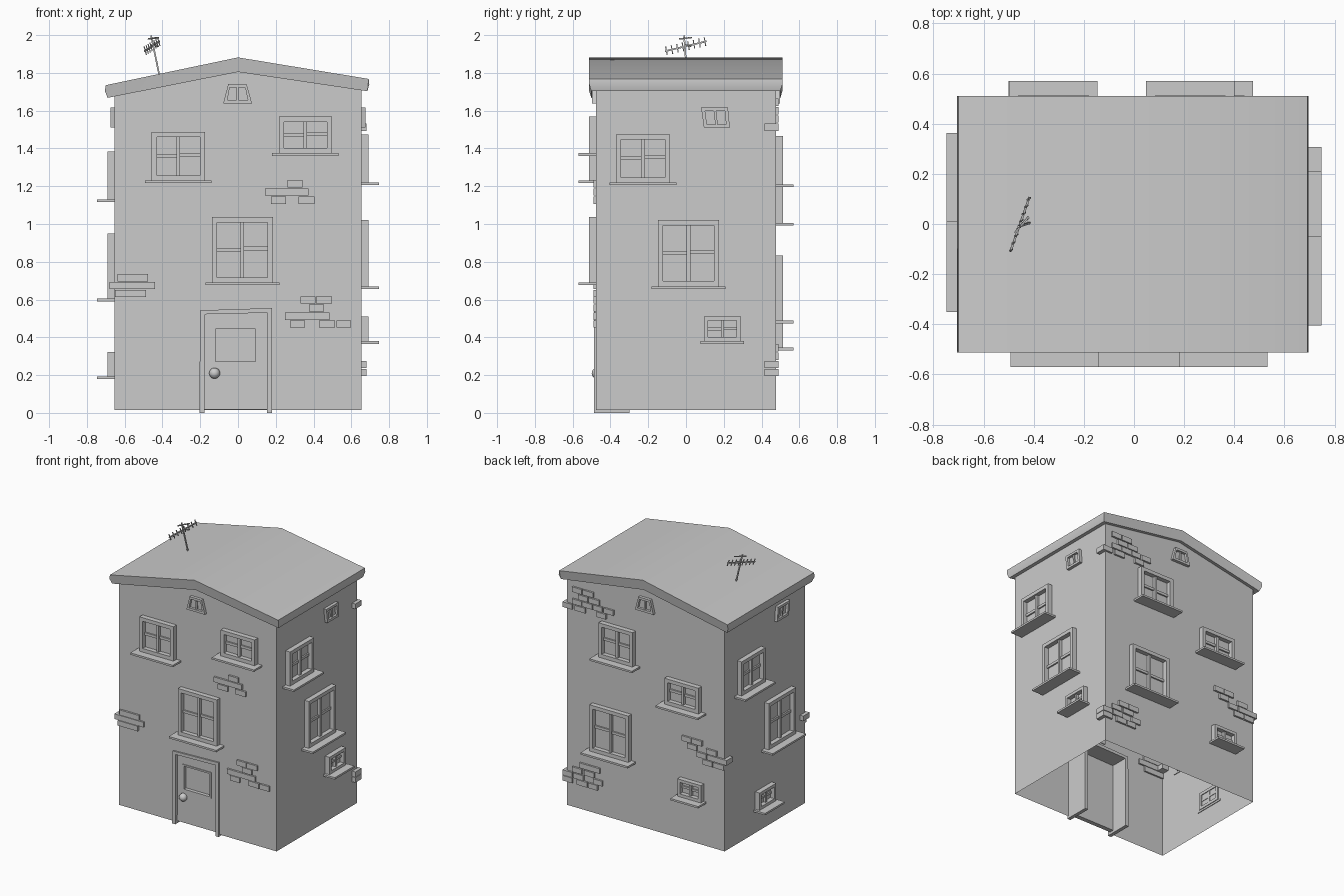
import bpy, bmesh
from mathutils import Vector

if "Cube" in bpy.data.objects:
    bpy.data.objects.remove(bpy.data.objects["Cube"])

WX, WY = 0.653, 0.476          # half width and half depth of the walls

# wall name -> function turning (along, up, outward) into a world point
PLACE = {
    "front": lambda u, v, d: Vector((u, -WY - d, v)),
    "back":  lambda u, v, d: Vector((u, WY + d, v)),
    "right": lambda u, v, d: Vector((WX + d, u, v)),
    "left":  lambda u, v, d: Vector((-WX - d, u, v)),
}


def finish(name, bm, smooth=False):
    bmesh.ops.recalc_face_normals(bm, faces=bm.faces)
    me = bpy.data.meshes.new(name)
    bm.to_mesh(me)
    bm.free()
    ob = bpy.data.objects.new(name, me)
    bpy.context.collection.objects.link(ob)
    if smooth:
        bpy.ops.object.select_all(action='DESELECT')
        ob.select_set(True)
        bpy.context.view_layer.objects.active = ob
        bpy.ops.object.shade_smooth_by_angle(angle=0.6)
    return ob


def loft(bm, a, b):
    """Closed solid between two matching outlines."""
    va, vb = [bm.verts.new(p) for p in a], [bm.verts.new(p) for p in b]
    n = len(va)
    bm.faces.new(va)
    bm.faces.new(vb[::-1])
    for i in range(n):
        bm.faces.new((va[i], vb[i], vb[(i + 1) % n], va[(i + 1) % n]))


def slab(bm, wall, outline, d0, d1):
    P = PLACE[wall]
    loft(bm, [P(u, v, d0) for u, v in outline], [P(u, v, d1) for u, v in outline])


def rect(u0, u1, v0, v1):
    return [(u0, v0), (u1, v0), (u1, v1), (u0, v1)]


def rod(bm, a, b, r):
    """Thin four-sided rod from a to b."""
    a, b = Vector(a), Vector(b)
    w = (b - a).normalized()
    s = w.orthogonal().normalized() * r
    t = w.cross(s)
    ring = (s, t, -s, -t)
    loft(bm, [a + k for k in ring], [b + k for k in ring])


def window(name, wall, quad, border=0.027, depth=0.037, bars=True, sill=0.035):
    """Two-pane window filling a quad (bottom left, bottom right, top right, top left)."""
    bm = bmesh.new()
    q = [Vector(p) for p in quad]
    w, h = (q[1] - q[0]).length, (q[3] - q[0]).length

    def part(s0, s1, t0, t1, d0, d1):
        pts = [(q[0].lerp(q[1], s)).lerp(q[3].lerp(q[2], s), t)
               for s, t in rect(s0, s1, t0, t1)]
        slab(bm, wall, [tuple(p) for p in pts], d0, d1)
    bs, bt = border / w, border / h
    part(0, bs, 0, 1, -0.01, depth)
    part(1 - bs, 1, 0, 1, -0.01, depth)
    part(bs, 1 - bs, 0, bt, -0.01, depth)
    part(bs, 1 - bs, 1 - bt, 1, -0.01, depth)
    m = border * 0.36 / w
    part(0.5 - m, 0.5 + m, bt, 1 - bt, -0.008, depth * 0.65)
    part(bs, 1 - bs, bt, 1 - bt, -0.004, 0.004)            # glass
    if bars:
        k = border * 0.36 / h
        part(bs, 0.5 - m, 0.5 - k, 0.5 + k, -0.007, depth * 0.4)
        part(0.5 + m, 1 - bs, 0.52 - k, 0.52 + k, -0.007, depth * 0.4)
    if sill:
        slab(bm, wall, rect(q[0].x - sill, q[1].x + sill, q[0].y - 0.014, q[0].y), -0.005, 0.094)
    finish(name, bm)


def bricks(name, wall, rows, length=0.085, height=0.038, out=0.014):
    """Raised bricks: rows of (centre height, brick centres along the wall)."""
    bm = bmesh.new()
    for z, centres in rows:
        for i, u in enumerate(centres):
            n = length * (0.94, 1.0, 0.9)[i % 3] / 2
            over = abs(u) + n > WX          # corner bricks wrap round the edge
            slab(bm, wall, rect(u - n, u + n, z - height / 2, z + height / 2),
                 -0.06 if over else -0.012, out)
    finish(name, bm)


# walls: open-bottomed shell with a doorway notch in the front
DL, DR, DT = -0.185, 0.165, 0.535
gable = [(WX, 0.015), (WX, 1.725), (0, 1.825), (-WX, 1.695), (-WX, 0.015)]
door_notch = [(DL, 0.015), (DL, DT), (DR, DT), (DR, 0.015)]
bm = bmesh.new()
back = [bm.verts.new((x, WY, z)) for x, z in gable]
front = [bm.verts.new((x, -WY, z)) for x, z in gable]
notch = [bm.verts.new((x, -WY, z)) for x, z in door_notch]
bm.faces.new(back)
bm.faces.new(front + notch)
bm.faces.new((back[0], back[1], front[1], front[0]))
bm.faces.new((back[3], back[4], front[4], front[3]))
finish("walls", bm)

# roof: shallow gable slab, lower edge drawn in a little
roof = [(-0.70, 1.735), (0, 1.882), (0.692, 1.768), (0.695, 1.74), (0.685, 1.703),
        (0, 1.805), (-0.69, 1.668), (-0.705, 1.705)]
bm = bmesh.new()
inset = [0, 0, 0, 0, 0.012, 0.012, 0.012, 0]
loft(bm, [(x, -0.513 + k, z) for (x, z), k in zip(roof, inset)],
     [(x, 0.511 - k, z) for (x, z), k in zip(roof, inset)])
# split the end caps into quads across the ridge
caps = [f for f in bm.faces if len(f.verts) > 4]
bmesh.ops.triangulate(bm, faces=caps)
finish("roof", bm, smooth=True)

# windows with sills: wall, left, right, bottom, top
WINDOWS = [
    ("front", -0.457, -0.175, 1.23, 1.487), ("front", 0.216, 0.497, 1.375, 1.568),
    ("front", -0.138, 0.184, 0.69, 1.036),
    ("right", -0.37, -0.085, 1.22, 1.475), ("right", -0.148, 0.174, 0.67, 1.02),
    ("right", 0.095, 0.29, 0.38, 0.51),
    ("left", 0.045, 0.327, 1.13, 1.385), ("left", -0.315, 0.007, 0.605, 0.95),
    ("left", -0.08, 0.115, 0.193, 0.323),
    ("back", 0.083, 0.365, 1.21, 1.467), ("back", -0.462, -0.18, 1.005, 1.198),
    ("back", 0.118, 0.44, 0.488, 0.834), ("back", -0.482, -0.287, 0.345, 0.475),
]
for i, (wall, u0, u1, v0, v1) in enumerate(WINDOWS):
    small = v1 - v0 < 0.15
    window(f"window_{wall}_{i}", wall, rect(u0, u1, v0, v1),
           border=0.022 if small else 0.027, sill=0.018 if small else 0.035)

# attic windows, tapered, and the small skewed ones high on the sides
for wall in ("front", "back"):
    window(f"attic_window_{wall}", wall, [(-0.078, 1.638), (0.074, 1.638), (0.046, 1.74), (-0.052, 1.74)],
           border=0.018, depth=0.022, bars=False, sill=0)
for wall, c in (("right", 0.157), ("left", -0.19)):
    window(f"attic_window_{wall}", wall,
           [(c - 0.062, 1.51), (c + 0.075, 1.51), (c + 0.065, 1.617), (c - 0.077, 1.617)],
           border=0.018, depth=0.022, bars=False, sill=0)

# brick patches
bricks("bricks_front_centre", "front", [(1.213, [0.302]), (1.17, [0.182, 0.257, 0.335]),
                                        (1.126, [0.215, 0.362])])
bricks("bricks_front_left", "front", [(0.715, [-0.597, -0.52]), (0.674, [-0.64, -0.558, -0.478]),
                                      (0.632, [-0.612, -0.53])])
bricks("bricks_front_right", "front", [(0.598, [0.37, 0.456]), (0.556, [0.415]),
                                       (0.512, [0.29, 0.366, 0.445]), (0.47, [0.315, 0.472, 0.56])])
bricks("bricks_back_top", "back", [(1.645, [0.56, 0.47]), (1.60, [0.51, 0.42]),
                                   (1.556, [0.56, 0.475, 0.39, 0.3]), (1.512, [0.64, 0.535, 0.36])])
bricks("bricks_back_middle", "back", [(0.775, [-0.345, -0.43]), (0.73, [-0.39, -0.55]),
                                      (0.687, [-0.47, -0.56, -0.64]), (0.643, [-0.52, -0.61])])
bricks("bricks_back_low", "back", [(0.345, [0.50, 0.415]), (0.30, [0.56, 0.46]),
                                   (0.256, [0.64, 0.55, 0.39]), (0.214, [0.64, 0.52, 0.43])])

# door frame: two deep posts and a slightly tilted lintel
bm = bmesh.new()
slab(bm, "front", [(-0.205, 0), (-0.178, 0), (-0.175, 0.525), (-0.2, 0.543)], -0.176, 0.011)
slab(bm, "front", [(0.154, 0), (0.18, 0), (0.18, 0.555), (0.155, 0.53)], -0.176, 0.011)
slab(bm, "front", [(-0.175, 0.522), (0.155, 0.53), (0.18, 0.555), (-0.2, 0.543)], -0.176, 0.011)
finish("door_frame", bm)

# door leaf with a sunken panel
bm = bmesh.new()
slab(bm, "front", rect(-0.178, 0.157, 0.018, 0.26), -0.045, -0.012)
slab(bm, "front", rect(-0.178, 0.157, 0.455, 0.528), -0.045, -0.012)
slab(bm, "front", rect(-0.178, -0.13, 0.26, 0.455), -0.045, -0.012)
slab(bm, "front", rect(0.105, 0.157, 0.26, 0.455), -0.045, -0.012)
slab(bm, "front", rect(-0.13, 0.105, 0.26, 0.455), -0.045, -0.032)
for r in (rect(-0.13, -0.118, 0.26, 0.455), rect(0.093, 0.105, 0.26, 0.455),
          rect(-0.118, 0.093, 0.26, 0.272), rect(-0.118, 0.093, 0.443, 0.455)):
    slab(bm, "front", r, -0.034, -0.006)
finish("door", bm)

# door knob
bm = bmesh.new()
bmesh.ops.create_uvsphere(bm, u_segments=16, v_segments=10, radius=0.029)
bmesh.ops.translate(bm, verts=bm.verts, vec=(-0.124, -WY + 0.006, 0.21))
finish("door_knob", bm, smooth=True)

# roof aerial: leaning pole, boom with short rods, cross piece on top
bm = bmesh.new()
rod(bm, (-0.415, 0.005, 1.78), (-0.46, -0.01, 1.998), 0.006)
b0, b1 = Vector((-0.493, -0.11, 1.915)), Vector((-0.417, 0.107, 1.967))
rod(bm, b0, b1, 0.006)
tick = Vector((-0.006, -0.004, 0.022))
for i in range(8):
    c = b0.lerp(b1, 0.03 + 0.94 * i / 7)
    rod(bm, c - tick, c + tick, 0.004)
rod(bm, (-0.475, -0.035, 1.98), (-0.42, 0.03, 1.987), 0.005)
rod(bm, (-0.457, -0.008, 1.95), (-0.42, 0.025, 1.94), 0.005)
finish("aerial", bm)
